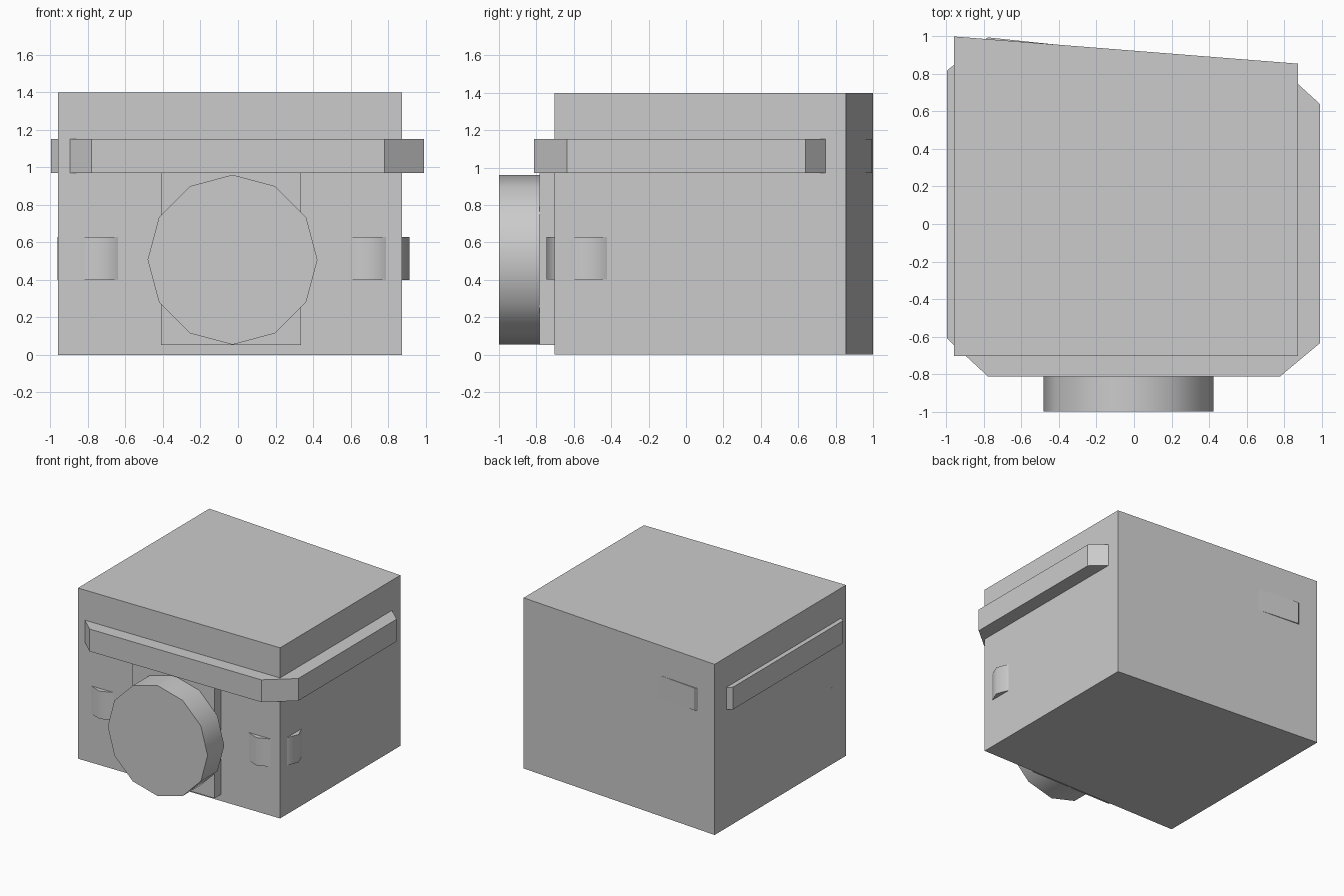
import bpy, math

if "Cube" in bpy.data.objects:
    bpy.data.objects.remove(bpy.data.objects["Cube"])


def prism(name, outline, z0, z1):
    """Extrude a plan outline (counter-clockwise) between two heights."""
    n = len(outline)
    verts = [(x, y, z) for z in (z0, z1) for x, y in outline]
    faces = [tuple(reversed(range(n))), tuple(range(n, 2 * n))]
    faces += [(i, (i + 1) % n, (i + 1) % n + n, i + n) for i in range(n)]
    mesh = bpy.data.meshes.new(name)
    mesh.from_pydata(verts, [], faces)
    ob = bpy.data.objects.new(name, mesh)
    bpy.context.collection.objects.link(ob)
    return ob


def cylinder(name, sides, radius, depth, loc, rot=(0, 0, 0)):
    bpy.ops.mesh.primitive_cylinder_add(vertices=sides, radius=radius,
                                        depth=depth, location=loc, rotation=rot)
    bpy.context.object.name = name
    bpy.ops.object.shade_smooth_by_angle(angle=math.radians(50))


# Main block with a slanted back
prism("body", [(-0.96, -0.704), (0.875, -0.704), (0.875, 0.855), (-0.96, 1.0)], 0, 1.4)

# Chamfered band wrapped around the upper body
prism("band", [(-0.78, -0.812), (0.78, -0.812), (0.992, -0.635), (0.992, 0.64),
               (0.78, 0.832), (-0.78, 0.995), (-0.998, 0.818), (-0.998, -0.61)],
      0.97, 1.153)

# Plate behind the front disc
prism("mount_plate", [(-0.41, -0.784), (0.337, -0.784), (0.337, -0.68), (-0.41, -0.68)],
      0.052, 1.0)

# Twelve-sided front disc
cylinder("front_disc", 12, 0.453, 0.216, (-0.029, -0.892, 0.508), (math.pi / 2, 0, 0))

# Eight-sided posts poking through the front corners
for side, x in (("left", -0.738), ("right", 0.69)):
    cylinder(side + "_corner_post", 8, 0.225, 0.228, (x, -0.52, 0.515))
